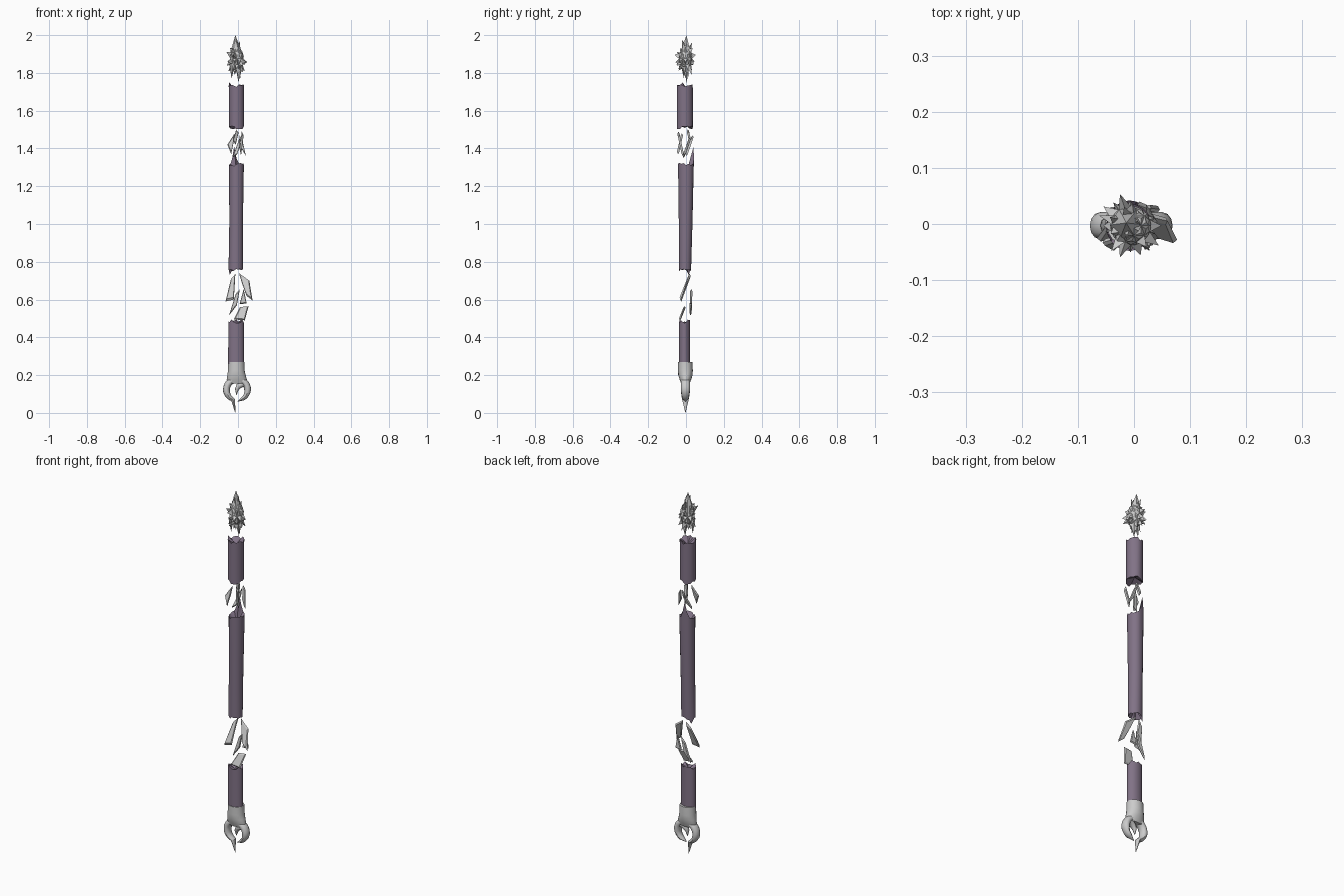
import bpy, bmesh, math, random
from mathutils import Vector

if "Cube" in bpy.data.objects:
    bpy.data.objects.remove(bpy.data.objects["Cube"])

random.seed(4)
N = 20
wood = bpy.data.materials.new("dusky_wood")
wood.diffuse_color = (0.22, 0.17, 0.24, 1)
wood.use_nodes = True
wood.node_tree.nodes["Principled BSDF"].inputs["Base Color"].default_value = wood.diffuse_color


def finish(name, bm, mat=None, smooth=True):
    bmesh.ops.recalc_face_normals(bm, faces=bm.faces)
    me = bpy.data.meshes.new(name)
    bm.to_mesh(me)
    bm.free()
    ob = bpy.data.objects.new(name, me)
    bpy.context.collection.objects.link(ob)
    if mat:
        me.materials.append(mat)
    if smooth:
        bpy.ops.object.select_all(action='DESELECT')
        ob.select_set(True)
        bpy.context.view_layer.objects.active = ob
        bpy.ops.object.shade_smooth_by_angle(angle=math.radians(40))
    return ob


def skin(bm, rings):
    for a, b in zip(rings, rings[1:]):
        n = len(a)
        for i in range(n):
            bm.faces.new((a[i], a[(i + 1) % n], b[(i + 1) % n], b[i]))


def splinters(jag, spike=None):
    # jagged offset per side, with one optional long splinter (angle, length)
    out = [random.uniform(0, jag) for _ in range(N)]
    if spike:
        k = round(spike[0] / 360 * N)
        for d, f in ((-1, 0.4), (0, 1), (1, 0.4)):
            out[(k + d) % N] = spike[1] * f
    return out


def shaft(name, rings, low=None, high=None, dent=0.0, mat=None):
    # rings: z, centre x, centre y, radius x, radius y
    bm = bmesh.new()
    loops = []
    for j, (z, cx, cy, rx, ry) in enumerate(rings):
        loop = []
        for i in range(N):
            a = 2 * math.pi * i / N
            dz = 0
            if j == 0 and low:
                dz = -low[i]
            if j == len(rings) - 1 and high:
                dz = high[i]
            loop.append(bm.verts.new((cx + rx * math.cos(a), cy + ry * math.sin(a), z + dz)))
        loops.append(loop)
    skin(bm, loops)
    for loop, r, s in ((loops[0], rings[0], 1), (loops[-1], rings[-1], -1)):
        c = bm.verts.new((r[1], r[2], r[0] + s * dent))
        for i in range(N):
            bm.faces.new((loop[i], loop[(i + 1) % N], c))
    return finish(name, bm, mat)


# Three broken lengths of the staff
shaft("upper_shaft", [(1.52, -0.008, -0.006, 0.040, 0.042), (1.72, -0.008, -0.006, 0.041, 0.042)],
      splinters(0.02), splinters(0.02, (200, 0.03)), 0.015, wood)
shaft("middle_shaft", [(0.765, -0.012, -0.005, 0.038, 0.032), (1.0, -0.010, -0.002, 0.036, 0.036),
                       (1.305, -0.008, 0.0, 0.039, 0.042)],
      splinters(0.015, (150, 0.035)), splinters(0.018, (99, 0.105)), 0.04, wood)
shaft("lower_shaft", [(0.26, -0.010, -0.008, 0.042, 0.030), (0.475, -0.010, -0.008, 0.041, 0.030)],
      None, splinters(0.02), 0.01, wood)

# Metal socket flaring into the hook
shaft("socket", [(0.155, -0.005, -0.003, 0.050, 0.022), (0.175, -0.006, -0.003, 0.054, 0.030),
                 (0.20, -0.008, -0.003, 0.048, 0.038), (0.225, -0.009, -0.003, 0.044, 0.039),
                 (0.27, -0.009, -0.004, 0.043, 0.038)])


def claw(name, path):
    # path: x, z, half width in the plane, half depth along y
    bm = bmesh.new()
    loops = []
    for i, (x, z, w, d) in enumerate(path):
        p, q = path[max(i - 1, 0)], path[min(i + 1, len(path) - 1)]
        t = Vector((q[0] - p[0], q[1] - p[1])).normalized()
        loops.append([bm.verts.new((x - t.y * w * math.cos(a), -0.003 + d * math.sin(a),
                                    z + t.x * w * math.cos(a)))
                      for a in (2 * math.pi * k / 12 for k in range(12))])
    skin(bm, loops)
    bm.faces.new(loops[0])
    bm.faces.new(loops[-1])
    return finish(name, bm)


def arc(start, end, tip):
    pts = []
    for i in range(15):
        a = math.radians(start + (end - start) * i / 14)
        f = max(0, i - 9) / 6
        pts.append((-0.005 + 0.056 * math.cos(a), 0.122 + 0.056 * math.sin(a),
                    0.018 * (1 - 0.5 * f), 0.024 * (1 - 0.35 * f)))
    return pts + [(tip[0], tip[1], 0.001, 0.001)]


claw("hook_left", arc(80, 248, (-0.014, 0.010)))
claw("hook_right", arc(100, -55, (-0.002, 0.060)))
claw("inner_barb", [(0.040, 0.150, 0.012, 0.018), (0.022, 0.152, 0.016, 0.018), (0.004, 0.142, 0.015, 0.016),
                    (-0.006, 0.125, 0.010, 0.012), (-0.008, 0.095, 0.001, 0.001)])


def shard(name, outline, y_low, y_high, thick=0.006):
    # slanted splinter: outline in x, z leaning from y_low to y_high
    bm = bmesh.new()
    zs = [p[1] for p in outline]
    cx = sum(p[0] for p in outline) / len(outline)
    cz = sum(zs) / len(zs)
    loops = []
    for off, s in ((-thick, 0.8), (0, 1), (thick, 0.8)):
        loop = []
        for x, z in outline:
            y = y_low + (y_high - y_low) * (z - min(zs)) / (max(zs) - min(zs))
            loop.append(bm.verts.new((cx + (x - cx) * s, y + off, cz + (z - cz) * s)))
        loops.append(loop)
    skin(bm, loops)
    bm.faces.new(loops[0])
    bm.faces.new(loops[-1])
    return finish(name, bm, smooth=False)


# Floating splinters in the two gaps
for i, s in enumerate([
    ([(-0.066, 0.59), (-0.037, 0.71), (-0.014, 0.735), (-0.022, 0.60)], -0.025, 0.018),
    ([(0.005, 0.740), (0.060, 0.70), (0.077, 0.595), (0.045, 0.62), (0.02, 0.69)], -0.028, 0.018),
    ([(-0.048, 0.515), (-0.012, 0.63), (0.010, 0.655), (-0.006, 0.57)], 0.024, 0.028),
    ([(0.008, 0.575), (0.030, 0.655), (0.046, 0.58)], 0.026, 0.028),
    ([(-0.022, 0.495), (0.010, 0.56), (0.056, 0.565), (0.036, 0.49)], -0.032, -0.008),
    ([(-0.056, 1.42), (-0.018, 1.48), (-0.024, 1.43), (-0.036, 1.37)], -0.042, -0.022),
    ([(-0.010, 1.50), (0.003, 1.485), (-0.012, 1.42), (-0.026, 1.44)], 0.024, 0.010),
    ([(-0.030, 1.35), (0.010, 1.46), (0.012, 1.42), (-0.004, 1.37)], -0.012, 0.018),
    ([(0.006, 1.47), (0.022, 1.45), (0.042, 1.36), (0.018, 1.40)], 0.004, 0.034),
    ([(0.008, 1.40), (0.020, 1.49), (0.030, 1.47), (0.016, 1.36)], -0.018, -0.040),
]):
    shard(f"splinter_{i + 1}", *s)

# Spiky crystal head: every other facet of a small sphere drawn out to a point
bm = bmesh.new()
bmesh.ops.create_icosphere(bm, subdivisions=2, radius=1)
for f in list(bm.faces):
    c = f.calc_center_median().normalized()
    r = random.uniform(1.35, 1.75) if random.random() < 0.5 else 1.03
    tip = bmesh.ops.poke(bm, faces=[f])["verts"][0]
    tip.co = c * r
for v in bm.verts:
    v.co = Vector((-0.006 + v.co.x * 0.036, -0.003 + v.co.y * 0.035, 1.875 + v.co.z * 0.062))
finish("spiked_head", bm, smooth=False)


def spike(name, x, y, z0, z1, r):
    bm = bmesh.new()
    base = [bm.verts.new((x + r * math.cos(k * math.pi / 3), y + r * math.sin(k * math.pi / 3), z0)) for k in range(6)]
    tip = bm.verts.new((x - 0.004, y + 0.004, z1))
    bm.faces.new(base)
    for k in range(6):
        bm.faces.new((base[k], base[(k + 1) % 6], tip))
    finish(name, bm, smooth=False)


spike("head_top_spike", -0.010, -0.002, 1.90, 2.0, 0.033)
spike("head_bottom_spike", 0.006, 0.0, 1.83, 1.75, 0.018)
spike("head_bottom_spike_side", -0.03, -0.015, 1.85, 1.77, 0.016)
# Bring the lowest tip onto the floor
for ob in bpy.context.collection.objects:
    if ob.name.startswith("hook_left"):
        for v in ob.data.vertices:
            if v.co.z < 0.02:
                v.co.z -= 0.009
